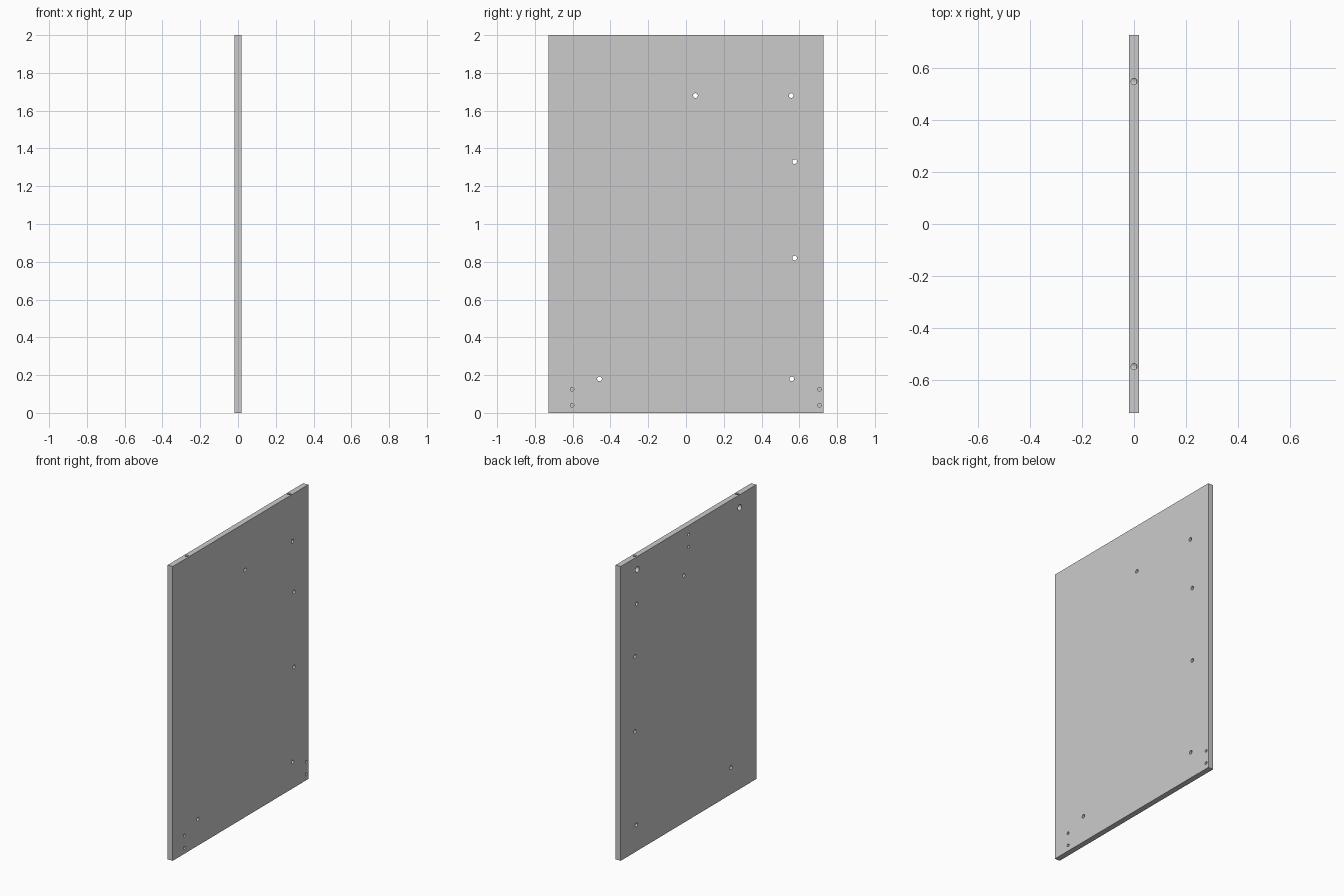
import bpy, bmesh
from math import pi
from mathutils import Matrix, Vector

if "Cube" in bpy.data.objects:
    bpy.data.objects.remove(bpy.data.objects["Cube"])

T, W, H = 0.019, 0.728, 2.0   # half thickness, half width, height


def finish(bm, name):
    me = bpy.data.meshes.new(name)
    bm.to_mesh(me)
    bm.free()
    ob = bpy.data.objects.new(name, me)
    bpy.context.collection.objects.link(ob)
    return ob


def drill(bm, start, end, radius):
    """Add one cylinder from start to end."""
    a, b = Vector(start), Vector(end)
    rot = (b - a).to_track_quat('Z', 'Y').to_matrix().to_4x4()
    bmesh.ops.create_cone(bm, cap_ends=True, segments=24, radius1=radius,
                          radius2=radius, depth=(b - a).length,
                          matrix=Matrix.Translation((a + b) / 2) @ rot)


# Flat board
bm = bmesh.new()
bmesh.ops.create_cube(bm, size=1, matrix=Matrix.Translation((0, 0, H / 2))
                      @ Matrix.Diagonal((2 * T, 2 * W, H, 1)))
panel = finish(bm, "side_panel")

# Holes drilled through or into the two big faces
bm = bmesh.new()
for y, z in ((0.05, 1.68), (0.557, 1.68), (0.575, 1.33), (0.575, 0.82),
             (-0.458, 0.18), (0.56, 0.18)):
    drill(bm, (-0.05, y, z), (0.05, y, z), 0.0125)
for y in (-0.603, 0.706):                      # blind pilots, right face
    for z in (0.04, 0.125):
        drill(bm, (T - 0.025, y, z), (0.05, y, z), 0.0095)
for z in (1.857, 1.94):                        # blind pilots, left face
    drill(bm, (-0.05, 0, z), (0.025 - T, 0, z), 0.0095)
for y in (-0.55, 0.55):                        # lock sockets, left face
    drill(bm, (-0.05, y, 1.912), (0.027 - T, y, 1.912), 0.02)
face_holes = finish(bm, "face_hole_cutter")

# Bolt holes running down from the top edge into the lock sockets
bm = bmesh.new()
for y in (-0.55, 0.55):
    drill(bm, (0, y, 1.912), (0, y, H + 0.05), 0.0115)
bolt_holes = finish(bm, "bolt_hole_cutter")

# Cut the board
for cutter in (face_holes, bolt_holes):
    cutter.hide_render = True
    cutter.hide_set(True)
    mod = panel.modifiers.new(cutter.name, 'BOOLEAN')
    mod.operation = 'DIFFERENCE'
    mod.solver = 'EXACT'
    mod.object = cutter
